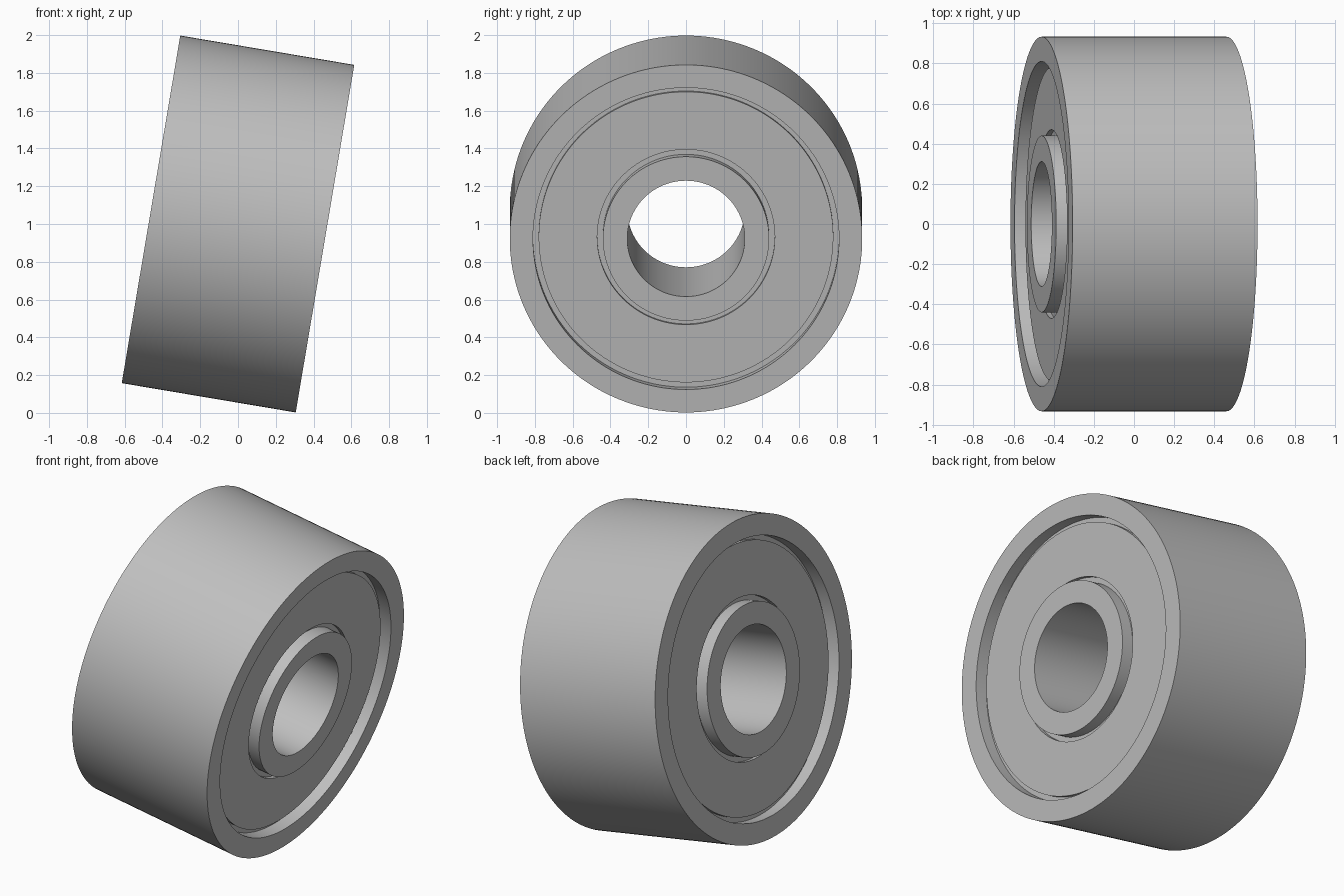
import bpy
import bmesh
from math import radians, tau, cos, sin
from mathutils import Matrix

default = bpy.data.objects.get("Cube")
if default:
    bpy.data.objects.remove(default)

SEGMENTS = 160
TILT = radians(9.56)
HALF_WIDTH = 0.467

steel = bpy.data.materials.new("steel grey")
steel.use_nodes = True
colour = (0.52, 0.52, 0.52, 1)
steel.diffuse_color = colour
steel.node_tree.nodes["Principled BSDF"].inputs["Base Color"].default_value = colour


def ring(name, inner, outer, half):
    """Ring of rectangular section around the tilted x axis."""
    bm = bmesh.new()
    section = [(inner, -half), (outer, -half), (outer, half), (inner, half)]
    loops = []
    for radius, x in section:
        loops.append([bm.verts.new((x, radius * cos(tau * i / SEGMENTS),
                                    radius * sin(tau * i / SEGMENTS)))
                      for i in range(SEGMENTS)])
    for k, loop in enumerate(loops):
        following = loops[(k + 1) % len(loops)]
        for i in range(SEGMENTS):
            j = (i + 1) % SEGMENTS
            bm.faces.new((loop[i], loop[j], following[j], following[i]))
    bmesh.ops.recalc_face_normals(bm, faces=bm.faces)
    bm.transform(Matrix.Translation((0, 0, 1)) @ Matrix.Rotation(TILT, 4, "Y"))
    mesh = bpy.data.meshes.new(name)
    bm.to_mesh(mesh)
    bm.free()
    mesh.materials.append(steel)
    obj = bpy.data.objects.new(name, mesh)
    bpy.context.collection.objects.link(obj)
    bpy.ops.object.select_all(action="DESELECT")
    obj.select_set(True)
    bpy.context.view_layer.objects.active = obj
    bpy.ops.object.shade_smooth_by_angle(angle=radians(30))
    return obj


# Outer race and inner race with the bore
ring("outer_race", 0.81, 0.933, HALF_WIDTH)
ring("inner_race", 0.311, 0.44, HALF_WIDTH)
# Recessed floor joining the races, and the shield standing slightly proud of it
ring("groove_floor", 0.435, 0.815, HALF_WIDTH - 0.075)
ring("shield", 0.47, 0.78, HALF_WIDTH - 0.05)
